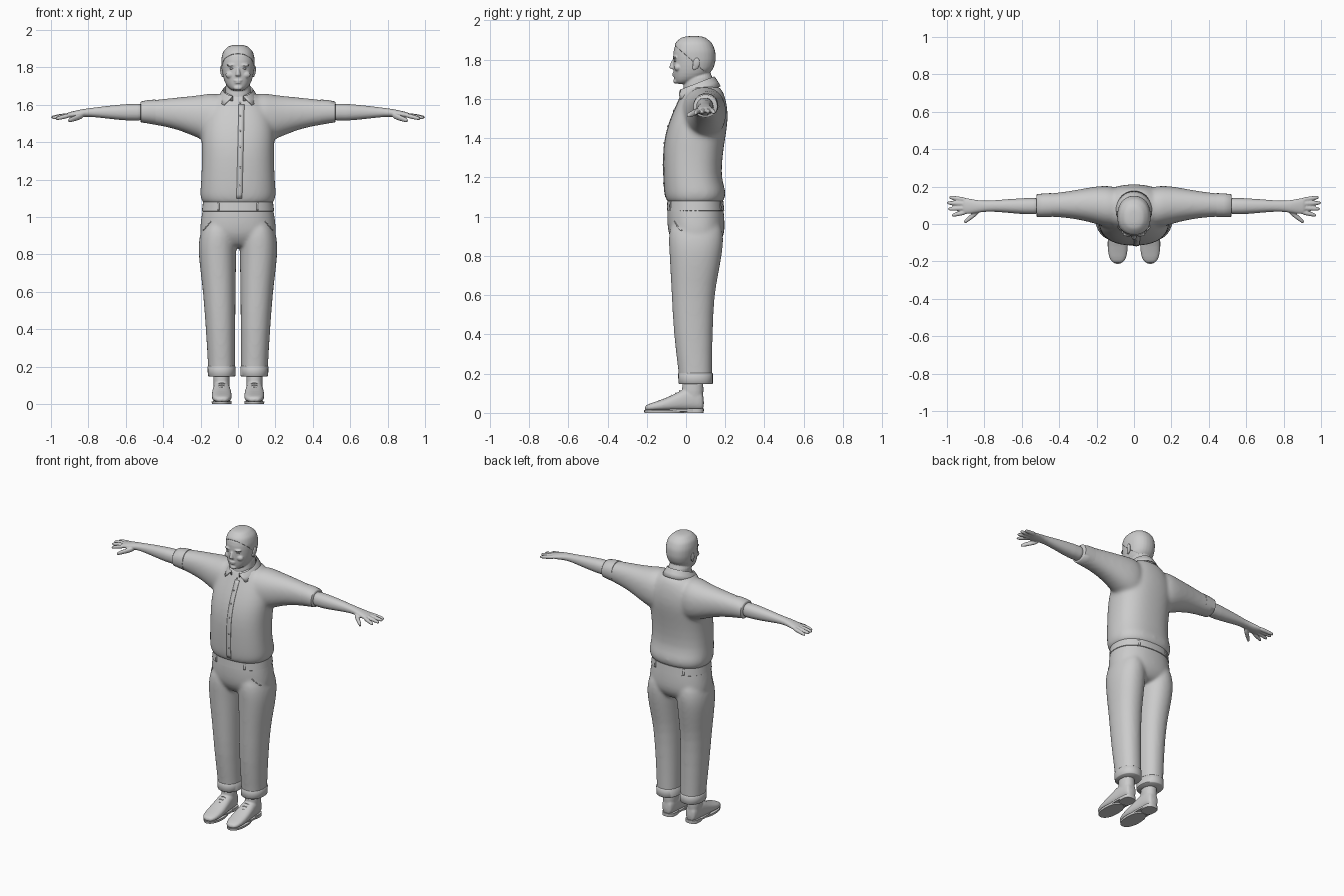
import bpy, bmesh, math
from mathutils import Vector, Matrix

cube = bpy.data.objects.get("Cube")
if cube:
    bpy.data.objects.remove(cube)

grey = bpy.data.materials.new("plain grey")
grey.use_nodes = True
grey.diffuse_color = (0.6, 0.6, 0.6, 1)
grey.node_tree.nodes["Principled BSDF"].inputs["Base Color"].default_value = grey.diffuse_color


def loft(bm, axis, rows, side=1, n=28, p=2.2):
    """Skin rounded sections; row = (position, u min, u max, v min, v max)."""
    rings = []
    for t, u0, u1, v0, v1 in rows:
        ring = []
        for k in range(n):
            a = math.tau * k / n
            c, s = math.cos(a), math.sin(a)
            u = (u0 + u1) / 2 + (u1 - u0) / 2 * math.copysign(abs(c) ** (2 / p), c)
            v = (v0 + v1) / 2 + (v1 - v0) / 2 * math.copysign(abs(s) ** (2 / p), s)
            x, y, z = {"x": (t, u, v), "y": (u, t, v), "z": (u, v, t)}[axis]
            ring.append(bm.verts.new((x * side, y, z)))
        rings.append(ring)
    for a, b in zip(rings, rings[1:]):
        for k in range(n):
            bm.faces.new((a[k], a[k - 1], b[k - 1], b[k]))
    bm.faces.new(rings[0])
    bm.faces.new(rings[-1])


def body(rows):
    """Expand centred rows (z, half width, front, back)."""
    return [(z, -w, w, f, b) for z, w, f, b in rows]


def blob(bm, centre, size):
    m = Matrix.Translation(centre) @ Matrix.Diagonal((*size, 1))
    bmesh.ops.create_uvsphere(bm, u_segments=20, v_segments=12, radius=1, matrix=m)


def make(name, bm, sub=0, voxel=0, smooth=0, mirror=False, thick=0):
    bmesh.ops.recalc_face_normals(bm, faces=bm.faces)
    mesh = bpy.data.meshes.new(name)
    bm.to_mesh(mesh)
    bm.free()
    ob = bpy.data.objects.new(name, mesh)
    bpy.context.collection.objects.link(ob)
    mesh.materials.append(grey)
    bpy.ops.object.select_all(action="DESELECT")
    ob.select_set(True)
    bpy.context.view_layer.objects.active = ob
    bpy.ops.object.shade_smooth_by_angle(angle=math.radians(50))
    if thick:
        ob.modifiers.new("thickness", "SOLIDIFY").thickness = thick
    if sub:
        ob.modifiers.new("rounding", "SUBSURF").levels = sub
        ob.modifiers["rounding"].render_levels = sub
    if voxel:
        m = ob.modifiers.new("blend", "REMESH")
        m.mode, m.voxel_size, m.use_smooth_shade = "VOXEL", voxel, True
    if smooth:
        m = ob.modifiers.new("soften", "SMOOTH")
        m.factor, m.iterations = 0.5, smooth
    if mirror:
        ob.modifiers.new("both sides", "MIRROR")
    return ob


def patch(name, target, corners, y, n=24):
    """Lay a thin strip (x, z corners) onto the target along y."""
    a, b, c, d = [Vector((x, y, z)) for x, z in corners]
    bm = bmesh.new()
    rows = [[bm.verts.new(a.lerp(b, i / 2).lerp(d.lerp(c, i / 2), k / n)) for i in range(3)]
            for k in range(n + 1)]
    for r, q in zip(rows, rows[1:]):
        for i in range(2):
            bm.faces.new((r[i], r[i + 1], q[i + 1], q[i]))
    ob = make(name, bm)
    m = ob.modifiers.new("lay on", "SHRINKWRAP")
    m.target, m.wrap_method, m.offset = target, "PROJECT", 0.0005
    m.use_project_y, m.use_negative_direction, m.use_positive_direction = True, y > 0, y < 0
    ob.modifiers.new("thickness", "SOLIDIFY").thickness = 0.004
    ob.modifiers["thickness"].offset = 0
    return ob


# Shirt: torso and sleeves blended together
torso = body([(1.064, .182, -.09, .182), (1.075, .188, -.096, .188), (1.1, .203, -.108, .203),
              (1.14, .203, -.112, .202), (1.2, .197, -.115, .177), (1.33, .193, -.118, .189),
              (1.42, .197, -.105, .204), (1.5, .195, -.08, .216), (1.58, .17, -.044, .209),
              (1.64, .125, -.016, .19), (1.675, .085, -.004, .165)])
sleeve = [(.08, -.03, .205, 1.38, 1.668), (.15, -.018, .205, 1.395, 1.662), (.2, 0, .203, 1.415, 1.652),
          (.3, .025, .184, 1.46, 1.642), (.4, .037, .168, 1.486, 1.632),
          (.5, .04, .16, 1.5, 1.62), (.512, .042, .158, 1.504, 1.616)]
bm = bmesh.new()
loft(bm, "z", torso, p=2.4)
for s in (1, -1):
    loft(bm, "x", sleeve, s)
shirt = make("shirt", bm, sub=1, voxel=.01, smooth=16)

# Rolled sleeve cuffs
bm = bmesh.new()
loft(bm, "x", [(.438, .043, .16, 1.5, 1.62), (.442, .037, .165, 1.494, 1.628),
               (.48, .037, .163, 1.5, 1.625), (.518, .038, .16, 1.506, 1.618),
               (.522, .044, .154, 1.512, 1.612)])
make("sleeve_cuffs", bm, mirror=True)

# Front placket and buttons
patch("placket", shirt, [(-.008, 1.1), (.022, 1.1), (.034, 1.6), (.004, 1.6)], -.4)
bm = bmesh.new()
for lo, hi in zip(torso[3:9], torso[4:10]):
    blob(bm, (.012, (lo[3] + hi[3]) / 2, (lo[0] + hi[0]) / 2), (.005, .004, .005))
make("buttons", bm)

# Folded collar with two points, open at the throat
bm = bmesh.new()
rows = []
for r, ry, gap, back, drop in ((.076, .084, .35, 1.66, .04), (.08, .09, .35, 1.715, .07),
                               (.098, .107, .55, 1.69, .072), (.108, .122, .78, 1.665, .077)):
    row = []
    for k in range(33):
        a = gap + (math.tau - 2 * gap) * k / 32
        f = (1 + math.cos(a)) / 2
        row.append(bm.verts.new((r * math.sin(a), .055 - ry * math.cos(a), back - drop * f)))
    rows.append(row)
for lo, hi in zip(rows, rows[1:]):
    for k in range(32):
        bm.faces.new((lo[k], lo[k + 1], hi[k + 1], hi[k]))
make("collar", bm, thick=.006)

# Forearms and hands
bm = bmesh.new()
loft(bm, "x", [(.48, .05, .144, 1.513, 1.609), (.58, .05, .139, 1.513, 1.606),
               (.7, .063, .131, 1.526, 1.594), (.79, .068, .123, 1.537, 1.582),
               (.84, .059, .127, 1.534, 1.576), (.89, .052, .139, 1.529, 1.563),
               (.92, .054, .138, 1.531, 1.557)])
for x0, y0, x1, y1, z1, w in ((.89, .128, .99, .143, 1.53, 1), (.89, .108, 1.001, .113, 1.533, 1),
                              (.89, .086, .996, .08, 1.53, 1), (.89, .065, .975, .046, 1.525, 1),
                              (.82, .078, .91, .008, 1.514, 1.3)):
    finger = []
    for t, r in ((0, .014 * w), (.5, .0125 * w), (.85, .011 * w), (1, .007 * w)):
        x, y, z = x0 + (x1 - x0) * t, y0 + (y1 - y0) * t, 1.546 + (z1 - 1.546) * t
        finger.append((x, y - r, y + r, z - r, z + r))
    loft(bm, "x", finger, n=12)
make("arms", bm, sub=1, voxel=.0045, smooth=3, mirror=True)

# Trousers: seat and legs blended together
leg = [(1, .03, .17, -.07, .17), (.92, .01, .202, -.088, .19), (.86, .008, .211, -.088, .19),
       (.8, .009, .211, -.084, .182), (.7, .011, .2, -.079, .164),
       (.6, .013, .187, -.073, .144), (.4, .014, .172, -.064, .135),
       (.2, .016, .16, -.037, .133), (.162, .016, .159, -.036, .133), (.158, .017, .158, -.035, .132)]
bm = bmesh.new()
loft(bm, "z", body([(1.085, .18, -.091, .185), (1.06, .187, -.095, .189), (1, .197, -.098, .196),
                    (.93, .206, -.094, .199), (.89, .2, -.08, .188), (.855, .17, -.055, .165),
                    (.835, .13, -.03, .13)]), p=2.3)
for s in (1, -1):
    loft(bm, "z", leg, s)
trousers = make("trousers", bm, sub=1, voxel=.0085, smooth=12)

# Turned-up hems
bm = bmesh.new()
loft(bm, "z", [(.147, .018, .157, -.035, .133), (.151, .013, .161, -.039, .137),
               (.199, .013, .163, -.04, .137), (.203, .017, .159, -.036, .133)])
make("trouser_hems", bm, mirror=True)

# Waistband, belt loops and slanted pockets
bm = bmesh.new()
loft(bm, "z", body([(1.03, .19, -.094, .191), (1.032, .193, -.098, .195), (1.08, .187, -.095, .19)]),
     n=48, p=2.3)
band = make("waistband", bm)
for s in (1, -1):
    for y in (-.4, .4):
        loop = [(s * .1, 1.036), (s * .11, 1.036), (s * .11, 1.076), (s * .1, 1.076)]
        patch("belt_loop", band, loop, y, 4)
    mouth = [(s * .143, .975), (s * .146, .978), (s * .186, .93), (s * .183, .927)]
    patch("pocket_mouth", trousers, mouth, -.4, 8)

# Shoes with soles, heels and laces
bm = bmesh.new()
loft(bm, "y", [(.092, .06, .116, .012, .09), (.07, .046, .128, .01, .13), (0, .042, .134, .01, .13),
               (-.05, .036, .139, .01, .1), (-.12, .031, .142, .01, .068),
               (-.18, .038, .136, .01, .05), (-.212, .06, .114, .01, .036)], p=2.5)
loft(bm, "z", [(.05, .046, .13, -.02, .09), (.11, .045, .132, -.02, .088), (.19, .044, .134, -.022, .092)])
make("shoes", bm, sub=1, voxel=.005, smooth=5, mirror=True)
bm = bmesh.new()
loft(bm, "z", [(0, .035, .139, -.212, -.01), (.014, .033, .141, -.214, 0)], p=2.2)
loft(bm, "z", [(0, .044, .13, -.008, .09), (.022, .044, .13, -.012, .091)], p=2.8)
loft(bm, "z", [(.008, .041, .133, -.1, .07), (.02, .04, .134, -.1, .07)], p=3)
make("soles", bm, mirror=True)
bm = bmesh.new()
for k in range(4):
    y, z = -.032 - k * .02, .113 - k * .0115
    loft(bm, "x", [(x, y - .003, y + .003, z + d - .003, z + d + .003)
                   for x, d in ((.062, -.012), (.074, -.003), (.087, 0), (.1, -.003), (.112, -.012))], n=8)
make("laces", bm, mirror=True)

# Head: skull, neck and facial forms blended together
skull = body([(1.917, .025, .01, .07), (1.909, .052, -.025, .1), (1.882, .079, -.054, .132),
              (1.84, .089, -.067, .149), (1.79, .087, -.066, .15), (1.75, .081, -.066, .138),
              (1.71, .068, -.062, .105), (1.685, .046, -.056, .05), (1.675, .025, -.045, .01)])
bm = bmesh.new()
loft(bm, "z", skull)
loft(bm, "z", body([(1.58, .075, -.02, .14), (1.66, .068, -.015, .137), (1.76, .067, 0, .137)]))
loft(bm, "z", body([(1.752, .016, -.081, -.05), (1.76, .015, -.088, -.05), (1.78, .01, -.08, -.05),
                    (1.805, .008, -.069, -.05)]), n=16)
for s in (1, -1):
    blob(bm, (s * .033, -.055, 1.812), (.028, .013, .008))
    blob(bm, (s * .042, -.042, 1.76), (.026, .019, .02))
blob(bm, (0, -.06, 1.729), (.024, .011, .005))
blob(bm, (0, -.058, 1.718), (.02, .012, .005))
blob(bm, (0, -.053, 1.69), (.024, .013, .013))
make("head", bm, sub=1, voxel=.0042, smooth=4)

# Eyes and ears
bm = bmesh.new()
blob(bm, (.033, -.052, 1.794), (.014, .01, .0065))
make("eyes", bm, mirror=True)
bm = bmesh.new()
blob(bm, (0, 0, 0), (.009, .019, .031))
blob(bm, (0, -.006, -.022), (.008, .011, .014))
bm.transform(Matrix.Translation((.086, .052, 1.78)) @ Matrix.Rotation(-.2, 4, "Z")
             @ Matrix.Rotation(.12, 4, "Y") @ Matrix.Rotation(-.2, 4, "X"))
make("ears", bm, voxel=.004, smooth=2, mirror=True)

# Short hair: a cap cut along a slanted hairline
bm = bmesh.new()
loft(bm, "z", [(z + .003, a - .001, b + .001, f - .001, r + .001) for z, a, b, f, r in skull])
bmesh.ops.subdivide_edges(bm, edges=bm.edges, cuts=1, smooth=.6, use_grid_fill=True)
bmesh.ops.bisect_plane(bm, geom=bm.verts[:] + bm.edges[:] + bm.faces[:], dist=.0001,
                       plane_co=(0, -.06, 1.873), plane_no=(0, .88, 1), clear_inner=True)
make("hair", bm, sub=1, thick=.004)
